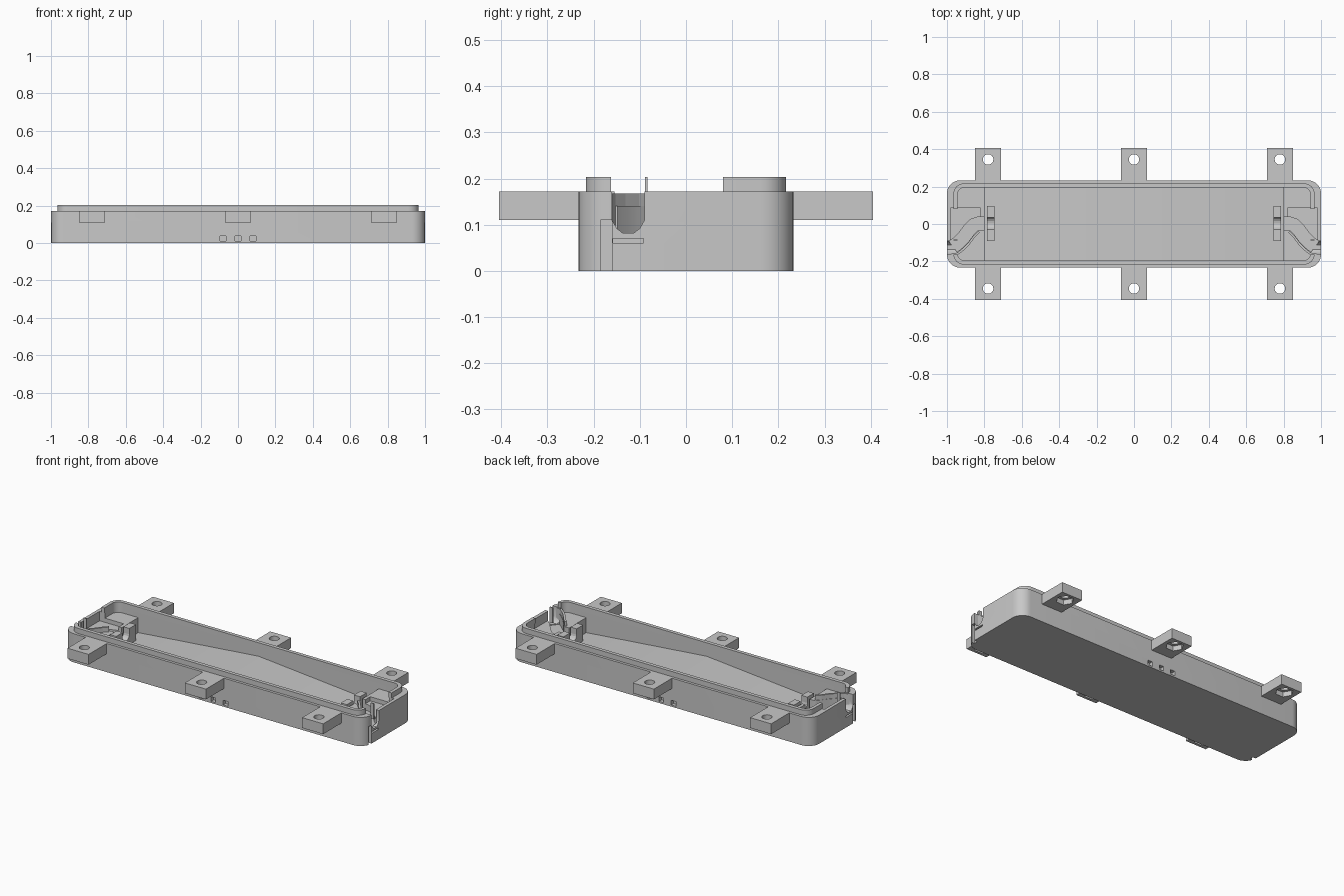
import bpy, bmesh, math
from mathutils import Vector

cube = bpy.data.objects.get("Cube")
if cube:
    bpy.data.objects.remove(cube, do_unlink=True)

grey = bpy.data.materials.new("plain grey")
grey.use_nodes = True
grey.diffuse_color = (0.58, 0.58, 0.58, 1)
grey.node_tree.nodes["Principled BSDF"].inputs["Base Color"].default_value = grey.diffuse_color


def prism(name, pts, lo, hi, axis="z"):
    """Extrude an outline along an axis (z: xy outline, x: yz outline, y: xz outline)."""
    place = {"z": lambda a, b, h: (a, b, h),
             "x": lambda a, b, h: (h, a, b),
             "y": lambda a, b, h: (a, h, b)}[axis]
    bm = bmesh.new()
    base = bm.faces.new([bm.verts.new(place(a, b, lo)) for a, b in pts])
    ext = bmesh.ops.extrude_face_region(bm, geom=[base])["geom"]
    moved = [v for v in ext if isinstance(v, bmesh.types.BMVert)]
    bmesh.ops.translate(bm, verts=moved, vec=place(0, 0, hi - lo))
    bmesh.ops.recalc_face_normals(bm, faces=bm.faces)
    mesh = bpy.data.meshes.new(name)
    bm.to_mesh(mesh)
    bm.free()
    mesh.materials.append(grey)
    ob = bpy.data.objects.new(name, mesh)
    bpy.context.collection.objects.link(ob)
    return ob


def rect(x0, x1, y0, y1):
    return [(x0, y0), (x1, y0), (x1, y1), (x0, y1)]


def rounded(hx, hy, r, steps=8):
    pts = []
    for q, (sx, sy) in enumerate([(1, 1), (-1, 1), (-1, -1), (1, -1)]):
        for i in range(steps + 1):
            a = math.pi / 2 * (q + i / steps)
            pts.append((sx * (hx - r) + r * math.cos(a), sy * (hy - r) + r * math.sin(a)))
    return pts


def ngon(x, y, r, n):
    return [(x + r * math.cos(math.tau * i / n), y + r * math.sin(math.tau * i / n))
            for i in range(n)]


def ribbon(path, width):
    """Outline of a strip of even width along a path."""
    p = [Vector(q) for q in path]
    left, right = [], []
    for i, q in enumerate(p):
        d = (p[min(i + 1, len(p) - 1)] - p[max(i - 1, 0)]).normalized()
        n = Vector((-d.y, d.x)) * width / 2
        left.append(tuple(q + n))
        right.append(tuple(q - n))
    return left + right[::-1]


def activate(ob):
    bpy.ops.object.select_all(action="DESELECT")
    ob.select_set(True)
    bpy.context.view_layer.objects.active = ob


def cut(ob, cutters):
    activate(ob)
    for c in cutters:
        c.hide_render = True
        mod = ob.modifiers.new("cut", "BOOLEAN")
        mod.operation, mod.solver, mod.object = "DIFFERENCE", "EXACT", c
        bpy.ops.object.modifier_apply(modifier=mod.name)
        bpy.data.objects.remove(c, do_unlink=True)


def smooth(ob):
    activate(ob)
    bpy.ops.object.shade_smooth_by_angle(angle=math.radians(30))


def flip(pts, s):
    return [(s * a, b) for a, b in pts]


FLOOR, RIDGE, DECK, RIM, TOP = 0.05, 0.122, 0.14, 0.172, 0.203

# Centre lines of the cable channels, and the shallow recess beside them
bend = [(0.79, 0.003), (0.83, 0.003), (0.855, -0.005), (0.88, -0.03), (0.91, -0.07),
        (0.94, -0.1), (0.968, -0.122)]
recess = [(0.98, 0.085), (0.82, 0.085), (0.82, 0.0), (0.85, 0.0), (0.88, -0.02),
          (0.91, -0.06), (0.94, -0.088), (0.98, -0.088)]

# Tray body: ridged cavity, end decks, cable channels, exits, grooves and square recesses
body = prism("tray_body", rounded(1.0, 0.233, 0.07), 0, RIM)
cuts = [prism("deck_cutter", rounded(0.945, 0.195, 0.04), DECK, 0.3),
        prism("cavity_cutter", [(-0.8, FLOOR), (0, RIDGE), (0.8, FLOOR), (0.8, 0.31), (-0.8, 0.31)],
              -0.195, 0.195, "y")]
exit_profile = [(-0.16, 0.32), (-0.16, 0.11), (-0.15, 0.092), (-0.137, 0.082), (-0.113, 0.082),
                (-0.1, 0.092), (-0.09, 0.11), (-0.09, 0.32)]
for s in (-1, 1):
    cuts.append(prism("recess_cutter", flip(recess, s), 0.115, 0.33))
    cuts.append(prism("channel_cutter", ribbon(flip(bend, s), 0.07), 0.078, 0.34))
    cuts.append(prism("exit_cutter", exit_profile, s * 0.945, s * 1.05, "x"))
    cuts.append(prism("slot_cutter", rect(-0.158, -0.092, 0.06, 0.07), s * 0.97, s * 1.05, "x"))
    cuts.append(prism("groove_cutter", rect(-0.185, -0.16, -0.1, 0.11), s * 0.98, s * 1.05, "x"))
    for x in (-0.08, 0, 0.08):
        cuts.append(prism("square_cutter", rect(x - 0.015, x + 0.015, 0.01, 0.038),
                          s * 0.21, s * 0.3, "y"))
cut(body, cuts)
smooth(body)

# Raised sealing lip, open at both ends
lip = prism("sealing_lip", rounded(0.965, 0.217, 0.055), RIM - 0.001, TOP)
cuts = [prism("lip_cutter", rounded(0.945, 0.195, 0.04), 0.1, 0.3)]
for s in (-1, 1):
    cuts.append(prism("lip_gap_cutter", rect(-0.162, 0.08, 0.1, 0.31), s * 0.8, s * 1.1, "x"))
cut(lip, cuts)
smooth(lip)

# Mounting tabs with bolt holes and hexagonal nut pockets
for side, sy in (("front", -1), ("back", 1)):
    for place, x in (("right", -0.78), ("middle", 0), ("left", 0.78)):
        tab = prism(f"{side}_{place}_tab", rect(x - 0.07, x + 0.07, sy * 0.228, sy * 0.405),
                    0.11, RIM)
        cut(tab, [prism("bolt_cutter", ngon(x, sy * 0.345, 0.028, 24), 0, 0.3),
                  prism("nut_cutter", ngon(x, sy * 0.345, 0.05, 6), 0, 0.14)])
        smooth(tab)

# Cable guides at each end
for side, s in (("right", -1), ("left", 1)):
    # Raised wall along the outside of the channel
    outer = [(x - 0.026, y - 0.036) for x, y in bend[2:]] + [(0.975, -0.165)]
    prism(side + "_channel_wall", ribbon(flip(outer, s), 0.012), 0.07, 0.168)
    # Notched cable bracket in front of the deck
    notch = [(0.032 * math.cos(a) + 0.003, 0.115 + 0.03 * math.sin(a))
             for a in [math.pi * i / 8 for i in range(0, -9, -1)]]
    bracket = [(-0.09, FLOOR - 0.005), (0.097, FLOOR - 0.005), (0.097, 0.15), (0.035, 0.15)]
    prism(side + "_cable_bracket", bracket + notch + [(-0.029, 0.15), (-0.09, 0.15)],
          s * 0.747, s * 0.787, "x")
    # Thin upright fin at the lip opening
    prism(side + "_lip_fin", rect(-0.089, -0.083, 0.11, TOP), s * 0.945, s * 0.965, "x")
